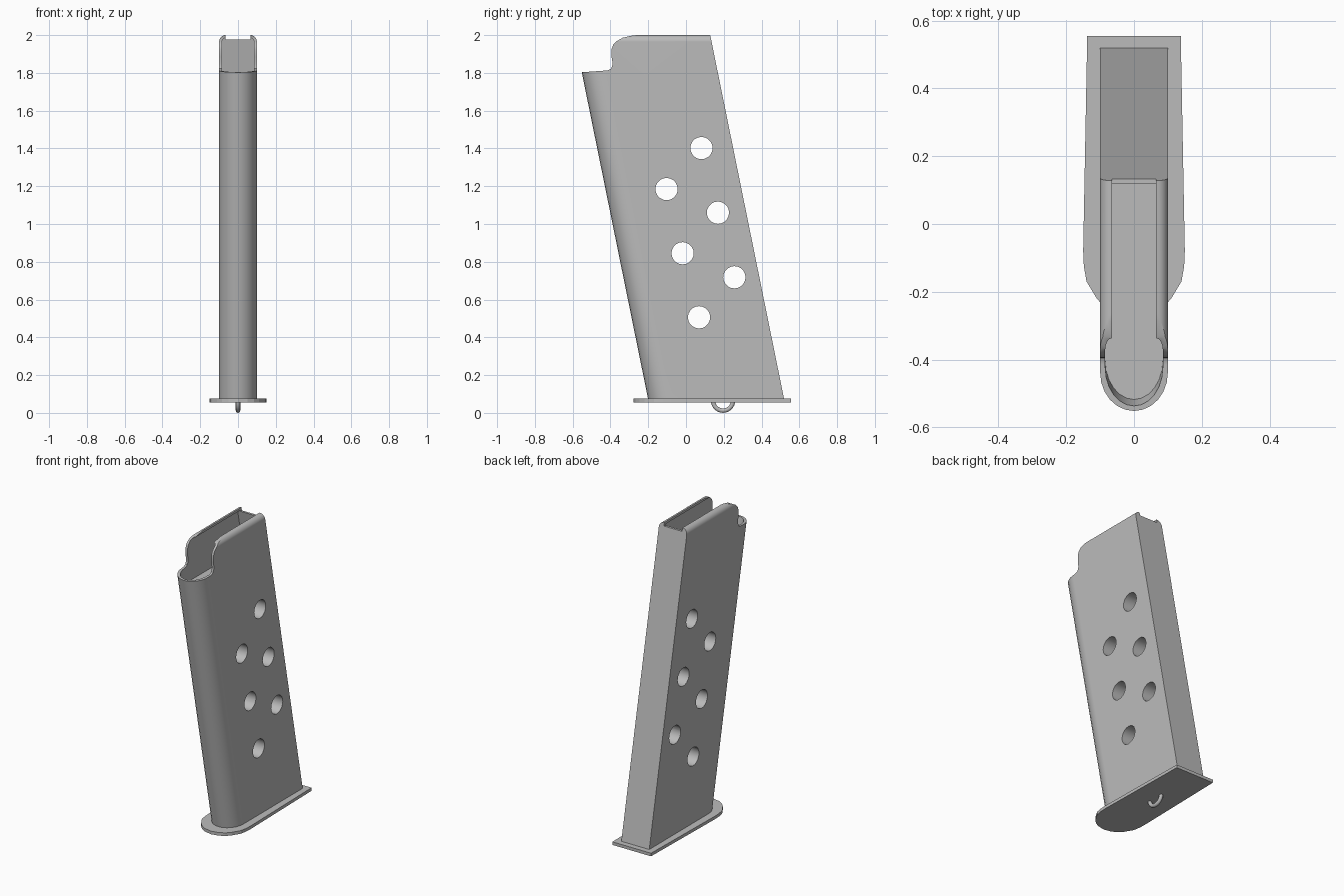
import bpy, bmesh
from math import sin, cos, pi, radians
from mathutils import Matrix

cube = bpy.data.objects.get("Cube")
if cube:
    bpy.data.objects.remove(cube, do_unlink=True)

LEAN, FOOT = 0.203, 0.07

steel = bpy.data.materials.new("grey steel")
steel.use_nodes = True
steel.diffuse_color = (0.5, 0.5, 0.5, 1)
steel.node_tree.nodes["Principled BSDF"].inputs["Base Color"].default_value = (0.5, 0.5, 0.5, 1)


def make(name, bm):
    bmesh.ops.recalc_face_normals(bm, faces=bm.faces[:])
    me = bpy.data.meshes.new(name)
    bm.to_mesh(me)
    bm.free()
    ob = bpy.data.objects.new(name, me)
    bpy.context.collection.objects.link(ob)
    me.materials.append(steel)
    return ob


def activate(ob):
    bpy.ops.object.select_all(action='DESELECT')
    ob.select_set(True)
    bpy.context.view_layer.objects.active = ob


def loft(name, rings):
    """Closed solid through matching rings of points."""
    bm = bmesh.new()
    loops = [[bm.verts.new(p) for p in ring] for ring in rings]
    n = len(loops[0])
    for a, b in zip(loops, loops[1:]):
        for i in range(n):
            j = (i + 1) % n
            bm.faces.new((a[i], a[j], b[j], b[i]))
    bm.faces.new(loops[0][::-1])
    bm.faces.new(loops[-1])
    return make(name, bm)


def section(half, front, back, depth=0.115, steps=12):
    """Square back, half-oval front."""
    pts = [(half, back), (-half, back)]
    for i in range(steps + 1):
        a = pi * i / steps
        pts.append((-half * cos(a), front + depth * (1 - sin(a))))
    return pts


def leaning_tube(name, half, front, back, bottom, top, radius):
    """Leaning prism whose long top edges are rounded inwards."""
    outline = section(half, front, back)
    levels = [(bottom, half)]
    for i in range(7):
        a = pi / 2 * i / 6
        levels.append((top - radius + radius * sin(a), half - radius + radius * cos(a)))
    rings = []
    for z, w in levels:
        rings.append([(max(-w, min(w, x)), y - LEAN * (z - FOOT), z) for x, y in outline])
    return loft(name, rings)


# Body with curled feed lips
body = leaning_tube("magazine_body", 0.1, -0.2, 0.52, 0.065, 2.0, 0.035)

# Cutters: open top recess, slot between lips, stepped front, witness holes
recess = leaning_tube("recess_cutter", 0.085, -0.185, 0.505, 1.71, 1.985, 0.02)

bm = bmesh.new()
bmesh.ops.create_cube(bm, size=1, matrix=Matrix.Translation((0, -0.2, 2.078))
                      @ Matrix.Diagonal((0.13, 1.2, 0.2, 1)))
slot = make("slot_cutter", bm)

step = [(-0.7, 1.796), (-0.555, 1.803), (-0.415, 1.813), (-0.396, 1.822), (-0.388, 1.847),
        (-0.394, 1.885), (-0.394, 1.926), (-0.385, 1.95), (-0.367, 1.968), (-0.335, 1.986),
        (-0.288, 1.997), (-0.25, 2.001), (-0.25, 2.1), (-0.7, 2.1)]
front_step = loft("front_step_cutter", [[(x, y, z) for y, z in step] for x in (-0.3, 0.3)])

bm = bmesh.new()
for y, z in [(0.082, 1.402), (-0.103, 1.185), (0.169, 1.06),
             (-0.018, 0.845), (0.256, 0.718), (0.069, 0.506)]:
    bmesh.ops.create_cone(bm, cap_ends=True, segments=20, radius1=0.059, radius2=0.059, depth=0.6,
                          matrix=Matrix.Translation((0, y, z)) @ Matrix.Rotation(pi / 2, 4, 'Y'))
holes = make("witness_hole_cutter", bm)

activate(body)
for cutter in (recess, slot, front_step, holes):
    cutter.hide_render = True
    mod = body.modifiers.new("cut", 'BOOLEAN')
    mod.operation, mod.solver, mod.object = 'DIFFERENCE', 'EXACT', cutter
    bpy.ops.object.modifier_apply(modifier=mod.name)
    bpy.data.objects.remove(cutter, do_unlink=True)
bpy.ops.object.shade_smooth_by_angle(angle=radians(30))
weighted = body.modifiers.new("weighted normals", 'WEIGHTED_NORMAL')
weighted.keep_sharp = True

# Floor plate
half = [(0.05, -0.267), (0.085, -0.247), (0.11, -0.22), (0.14, -0.17),
        (0.148, -0.125), (0.15, -0.08), (0.138, 0.555)]
plate = [(0, -0.277)] + half + [(-x, y) for x, y in reversed(half)]
base = loft("floor_plate", [[(x, y, z) for x, y in plate] for z in (0.056, 0.076)])

# Lanyard loop under the plate
curve = bpy.data.curves.new("lanyard_loop", 'CURVE')
curve.dimensions = '3D'
curve.bevel_depth = 0.012
curve.bevel_resolution = 3
curve.use_fill_caps = True
spline = curve.splines.new('POLY')
spline.points.add(16)
for i, p in enumerate(spline.points):
    a = pi + pi * i / 16
    p.co = (0, 0.196 + 0.053 * cos(a), 0.065 + 0.053 * sin(a), 1)
curve.materials.append(steel)
loop = bpy.data.objects.new("lanyard_loop", curve)
bpy.context.collection.objects.link(loop)
activate(loop)
bpy.ops.object.convert(target='MESH')
bpy.ops.object.shade_smooth_by_angle(angle=radians(40))
